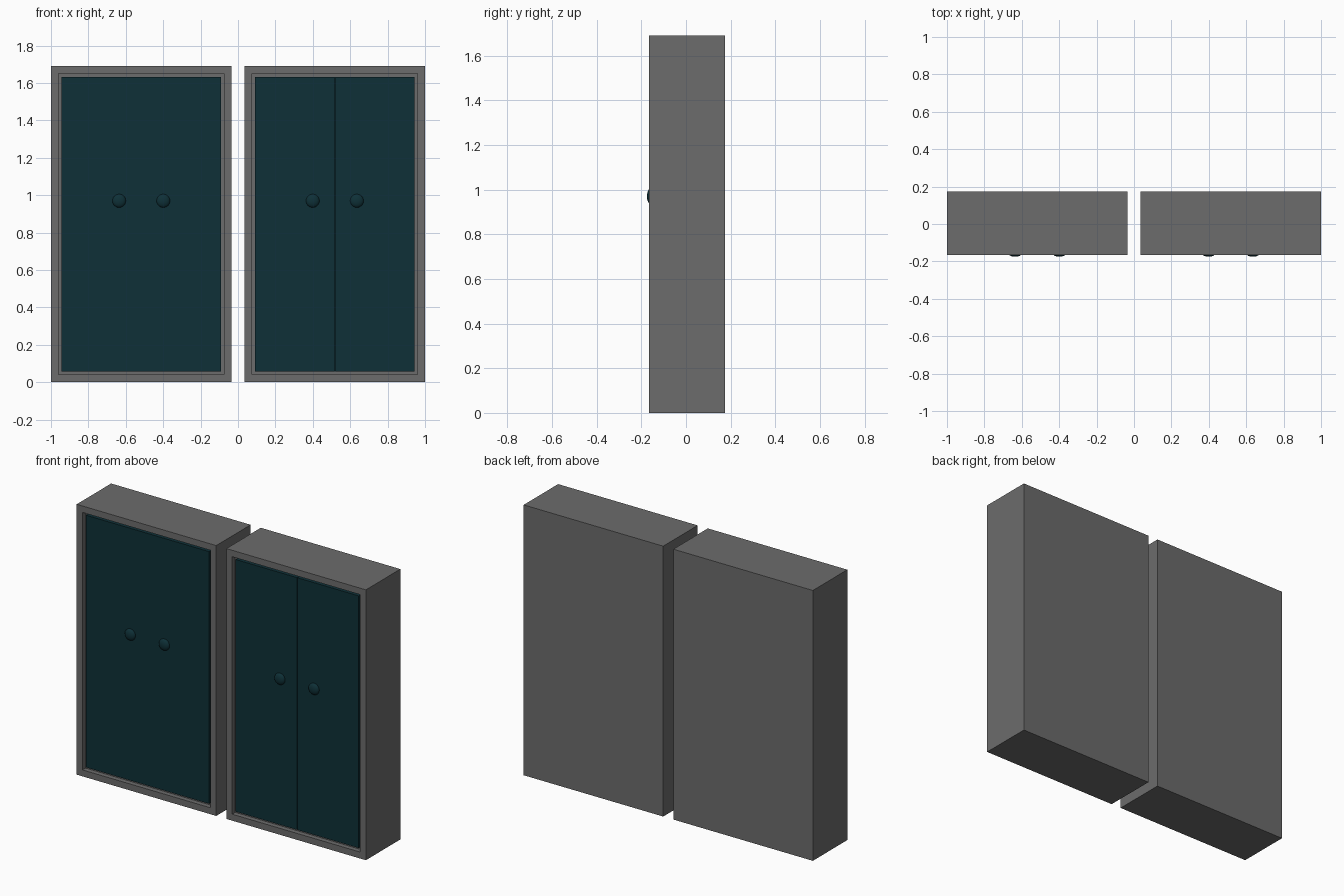
import bpy
import bmesh
from mathutils import Matrix, Vector

cube = bpy.data.objects.get("Cube")
if cube:
    bpy.data.objects.remove(cube, do_unlink=True)


def material(name, rgb):
    m = bpy.data.materials.new(name)
    m.use_nodes = True
    m.diffuse_color = (*rgb, 1)
    m.node_tree.nodes["Principled BSDF"].inputs["Base Color"].default_value = (*rgb, 1)
    return m


GREY = material("grey_frame", (0.15, 0.15, 0.15))
TEAL = material("dark_teal", (0.0045, 0.03, 0.039))

FRONT, BACK, HEIGHT = -0.165, 0.175, 1.69
BORDER, POCKET, RECESS = 0.057, 0.03, 0.01


def finish(bm, name, mat):
    mesh = bpy.data.meshes.new(name)
    bm.to_mesh(mesh)
    bm.free()
    mesh.materials.append(mat)
    obj = bpy.data.objects.new(name, mesh)
    bpy.context.collection.objects.link(obj)
    return obj


def box(lo, hi):
    lo, hi = Vector(lo), Vector(hi)
    bm = bmesh.new()
    bmesh.ops.create_cube(
        bm, size=1,
        matrix=Matrix.Translation((lo + hi) / 2) @ Matrix.Diagonal((*(hi - lo), 1)))
    return bm


def cabinet_body(name, x0, x1):
    # Solid case with a shallow pocket inset in the front
    bm = box((x0, FRONT, 0), (x1, BACK, HEIGHT))
    bm.normal_update()
    face = min(bm.faces, key=lambda f: f.calc_center_median().y)
    bmesh.ops.inset_region(bm, faces=[face], thickness=BORDER)
    pocket = bmesh.ops.extrude_discrete_faces(bm, faces=[face])["faces"][0]
    bmesh.ops.translate(bm, verts=pocket.verts, vec=(0, POCKET, 0))
    finish(bm, name, GREY)


def door(name, x0, x1):
    finish(box((x0, FRONT + RECESS, BORDER), (x1, FRONT + POCKET, HEIGHT - BORDER)),
           name, TEAL)


def knob(name, x):
    # Flattened round knob
    bm = bmesh.new()
    bmesh.ops.create_uvsphere(
        bm, u_segments=24, v_segments=12, radius=1,
        matrix=Matrix.Translation((x, FRONT + 0.008, 0.97))
        @ Matrix.Diagonal((0.036, 0.018, 0.036, 1)))
    obj = finish(bm, name, TEAL)
    for p in obj.data.polygons:
        p.use_smooth = True


# Two cabinets side by side; only one shows a seam between its doors
for side, x0, x1, gap in (("right", -1, -0.035, 0), ("left", 0.035, 1, 0.005)):
    mid = (x0 + x1) / 2
    cabinet_body(side + "_cabinet", x0, x1)
    if gap:
        door(side + "_cabinet_door_a", x0 + BORDER, mid - gap / 2)
        door(side + "_cabinet_door_b", mid + gap / 2, x1 - BORDER)
        # Dark backing seen through the seam
        finish(box((mid - gap, FRONT + POCKET - 0.006, BORDER),
                   (mid + gap, FRONT + POCKET - 0.002, HEIGHT - BORDER)),
               side + "_cabinet_seam", TEAL)
    else:
        door(side + "_cabinet_door", x0 + BORDER, x1 - BORDER)
    for tag, s in (("a", -1), ("b", 1)):
        knob(side + "_cabinet_knob_" + tag, mid + s * 0.118)
